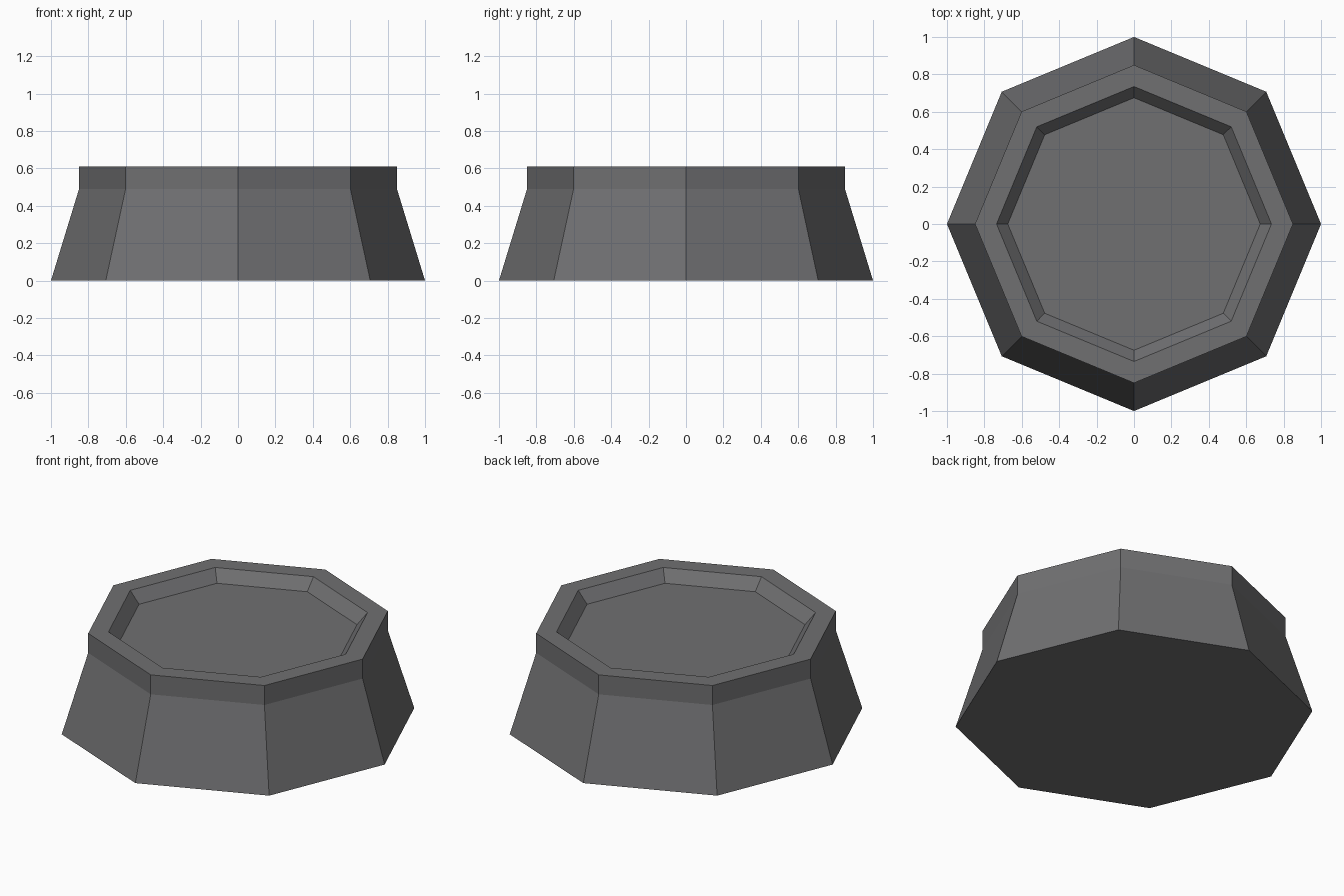
import bpy, bmesh, math

if "Cube" in bpy.data.objects:
    bpy.data.objects.remove(bpy.data.objects["Cube"])

# Dark grey material
mat = bpy.data.materials.new("dark grey")
mat.diffuse_color = (0.16, 0.16, 0.165, 1)
mat.use_nodes = True
mat.node_tree.nodes["Principled BSDF"].inputs["Base Color"].default_value = mat.diffuse_color

# Profile (radius, height): foot, slanted wall, upright band, rim, recessed floor
profile = [(1.0, 0.0), (0.85, 0.49), (0.85, 0.61), (0.735, 0.61), (0.675, 0.54)]
SIDES = 8

bm = bmesh.new()
rings = [[bm.verts.new((r * math.cos(2 * math.pi * i / SIDES),
                        r * math.sin(2 * math.pi * i / SIDES), z))
          for i in range(SIDES)] for r, z in profile]

# Walls, rim and recess sides
for low, high in zip(rings, rings[1:]):
    for i in range(SIDES):
        j = (i + 1) % SIDES
        bm.faces.new((low[i], low[j], high[j], high[i]))

# Underside and recessed floor
bm.faces.new(rings[0][::-1])
bm.faces.new(rings[-1])

mesh = bpy.data.meshes.new("octagonal_base")
bm.to_mesh(mesh)
bm.free()
mesh.materials.append(mat)
bpy.context.collection.objects.link(bpy.data.objects.new("octagonal_base", mesh))
